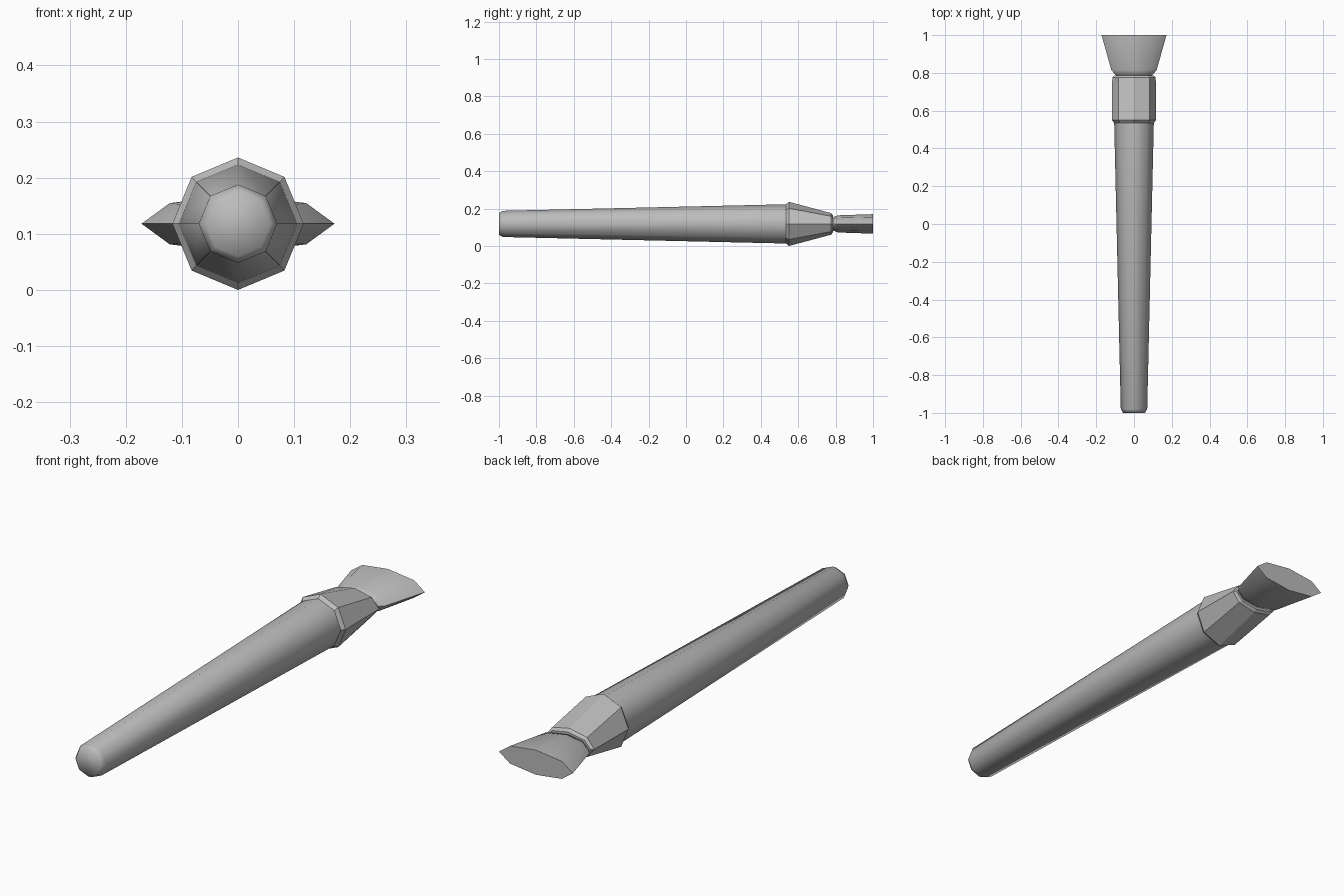
import bpy, bmesh, math

cube = bpy.data.objects.get("Cube")
if cube:
    bpy.data.objects.remove(cube, do_unlink=True)

SIDES = 8
AXIS_Z = 0.118

grey = bpy.data.materials.new("plain grey")
grey.use_nodes = True
colour = (0.5, 0.5, 0.5, 1)
grey.diffuse_color = colour
grey.node_tree.nodes["Principled BSDF"].inputs["Base Color"].default_value = colour


def loft(name, rings, smooth_angle=None):
    """Octagonal loft along y; each ring is (y, half width, half height)."""
    bm = bmesh.new()
    loops = []
    for y, rx, rz in rings:
        loop = []
        for i in range(SIDES):
            a = math.tau * i / SIDES
            loop.append(bm.verts.new((rx * math.cos(a), y, AXIS_Z + rz * math.sin(a))))
        loops.append(loop)
    for a, b in zip(loops, loops[1:]):
        for i in range(SIDES):
            j = (i + 1) % SIDES
            bm.faces.new((a[i], a[j], b[j], b[i]))
    bm.faces.new(loops[0])
    bm.faces.new(loops[-1])
    bmesh.ops.recalc_face_normals(bm, faces=bm.faces[:])
    mesh = bpy.data.meshes.new(name)
    bm.to_mesh(mesh)
    bm.free()
    mesh.materials.append(grey)
    obj = bpy.data.objects.new(name, mesh)
    bpy.context.collection.objects.link(obj)
    if smooth_angle:
        bpy.ops.object.select_all(action="DESELECT")
        obj.select_set(True)
        bpy.context.view_layer.objects.active = obj
        bpy.ops.object.shade_smooth_by_angle(angle=math.radians(smooth_angle))
    return obj


# Tapered handle with a rounded butt
loft("handle", [(-1, 0.058, 0.058), (-0.98, 0.07, 0.07), (0.54, 0.105, 0.105)], 70)

# Faceted ferrule: chamfered lip, flattening towards the bristles
loft("ferrule", [(0.535, 0.105, 0.105), (0.55, 0.117, 0.118),
                 (0.775, 0.115, 0.058), (0.785, 0.105, 0.046)])

# Flared flat bristles with a straight cut end
loft("bristles", [(0.78, 0.09, 0.034), (0.815, 0.12, 0.046), (1, 0.172, 0.052)], 75)
